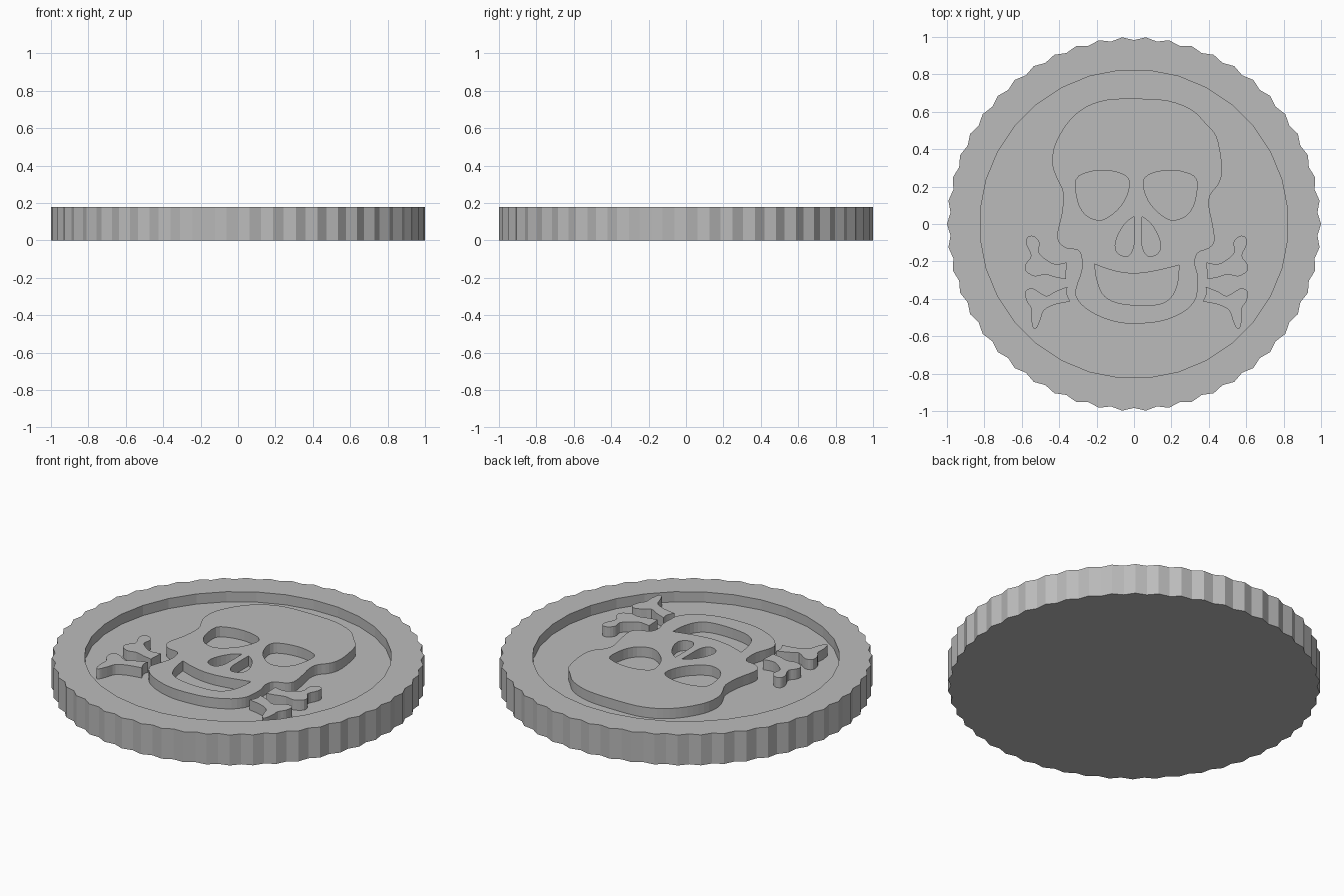
import bpy, bmesh, math
from mathutils import Vector

if "Cube" in bpy.data.objects:
    bpy.data.objects.remove(bpy.data.objects["Cube"])

HEIGHT, FIELD = 0.18, 0.12      # rim top and recessed field levels

grey = bpy.data.materials.new("plain grey")
grey.diffuse_color = (0.5, 0.5, 0.5, 1)
grey.use_nodes = True
grey.node_tree.nodes["Principled BSDF"].inputs["Base Color"].default_value = grey.diffuse_color


def smooth(pts, corners=(), steps=3):
    """Closed rounded outline through pts; corners stay sharp."""
    p, n, out = [Vector(q) for q in pts], len(pts), []
    tan = [Vector((0, 0)) if i in corners else (p[(i + 1) % n] - p[i - 1]) / 2
           for i in range(n)]
    for i in range(n):
        j = (i + 1) % n
        for k in range(steps):
            t = k / steps
            out.append(p[i] * (2*t**3 - 3*t**2 + 1) + tan[i] * (t**3 - 2*t**2 + t)
                       + p[j] * (3*t**2 - 2*t**3) + tan[j] * (t**3 - t**2))
    return out


def mirrored(loop, axis):
    return [Vector((2 * axis - p.x, p.y)) for p in loop]


def walls(bm, loop, z0, z1, hole=False):
    """Vertical wall along a closed outline; returns bottom and top edges."""
    area = sum(a[0] * b[1] - b[0] * a[1] for a, b in zip(loop, loop[1:] + loop[:1]))
    if (area > 0) == hole:
        loop = loop[::-1]
    lo = [bm.verts.new((p[0], p[1], z0)) for p in loop]
    hi = [bm.verts.new((p[0], p[1], z1)) for p in loop]
    n = len(loop)
    for i in range(n):
        j = (i + 1) % n
        bm.faces.new((lo[i], lo[j], hi[j], hi[i]))
    return [[bm.edges.get((r[i], r[(i + 1) % n])) for i in range(n)] for r in (lo, hi)]


def cap(bm, edges, up=True):
    res = bmesh.ops.triangle_fill(bm, edges=edges, use_beauty=True, normal=(0, 0, 1))
    for f in res["geom"]:
        if isinstance(f, bmesh.types.BMFace):
            f.normal_update()
            if (f.normal.z > 0) != up:
                f.normal_flip()


def finish(name, bm):
    me = bpy.data.meshes.new(name)
    bm.to_mesh(me)
    bm.free()
    me.materials.append(grey)
    bpy.context.collection.objects.link(bpy.data.objects.new(name, me))


def raised(name, outline, holes=()):
    """Relief part standing on the field, level with the rim."""
    bm = bmesh.new()
    top = walls(bm, outline, FIELD, HEIGHT)[1]
    for h in holes:
        top += walls(bm, h, FIELD, HEIGHT, True)[1]
    cap(bm, top)
    finish(name, bm)


def ring(n, radii, turn=0):
    return [Vector((radii[i % len(radii)] * math.cos(math.tau * (i + turn) / n),
                    radii[i % len(radii)] * math.sin(math.tau * (i + turn) / n)))
            for i in range(n)]


# Coin body: toothed edge, flat rim, recessed field
bm = bmesh.new()
bottom, rim_outer = walls(bm, ring(100, (1.0, 0.983)), 0, HEIGHT)
field, rim_inner = walls(bm, ring(32, (0.825,), 0.5), FIELD, HEIGHT, True)
cap(bm, rim_outer + rim_inner)
cap(bm, field)
cap(bm, bottom, up=False)
finish("coin_body", bm)

# Skull outline
skull = smooth([
    (.02, .67), (.18, .66), (.31, .61), (.39, .53), (.44, .47), (.465, .36),
    (.47, .27), (.45, .21), (.41, .16), (.40, .10), (.42, 0), (.43, -.09),
    (.40, -.13), (.34, -.155), (.325, -.21), (.34, -.27), (.34, -.34),
    (.33, -.40), (.28, -.46), (.18, -.51), (.07, -.53), (-.06, -.53),
    (-.17, -.50), (-.26, -.45), (-.31, -.39), (-.31, -.34), (-.28, -.25),
    (-.28, -.18), (-.30, -.14), (-.36, -.13), (-.40, -.10), (-.41, -.05),
    (-.385, .06), (-.38, .17), (-.41, .24), (-.435, .31), (-.43, .40),
    (-.39, .49), (-.33, .57), (-.25, .63), (-.14, .665)])

# Eye, nose and mouth openings
eye = smooth([(-.31, .235), (-.25, .275), (-.16, .287), (-.07, .27), (-.025, .23),
              (-.04, .15), (-.085, .08), (-.15, .03), (-.20, .022), (-.26, .05),
              (-.30, .12)])
nose = smooth([(0, .04), (-.05, 0), (-.09, -.07), (-.10, -.13), (-.075, -.165),
               (-.03, -.17), (-.005, -.13), (0, -.08)], corners=(0,))
mouth = smooth([(-.21, -.215), (-.11, -.25), (0, -.265), (.12, -.25), (.24, -.22),
                (.235, -.30), (.21, -.375), (.16, -.42), (.08, -.435), (-.04, -.43),
                (-.12, -.41), (-.17, -.37), (-.20, -.29)], corners=(0, 4))
raised("skull", skull, [eye, mirrored(eye, .0125), nose, mirrored(nose, .021), mouth])

# Crossed bone ends, mirrored to both sides
bones = {
    "upper_bone": smooth([
        (-.36, -.205), (-.365, -.295), (-.42, -.285), (-.475, -.27), (-.53, -.28),
        (-.58, -.25), (-.577, -.21), (-.55, -.17), (-.575, -.11), (-.57, -.07),
        (-.535, -.065), (-.505, -.10), (-.51, -.15), (-.47, -.19), (-.42, -.215)],
        corners=(0, 1)),
    "lower_bone": smooth([
        (-.355, -.335), (-.36, -.37), (-.34, -.415), (-.42, -.43), (-.48, -.46),
        (-.50, -.51), (-.52, -.555), (-.54, -.555), (-.55, -.50), (-.55, -.45),
        (-.575, -.41), (-.58, -.36), (-.54, -.345), (-.47, -.385), (-.42, -.36)],
        corners=(0, 2)),
}
for name, loop in bones.items():
    raised(name + "_left", loop)
    raised(name + "_right", mirrored(loop, .0135))
